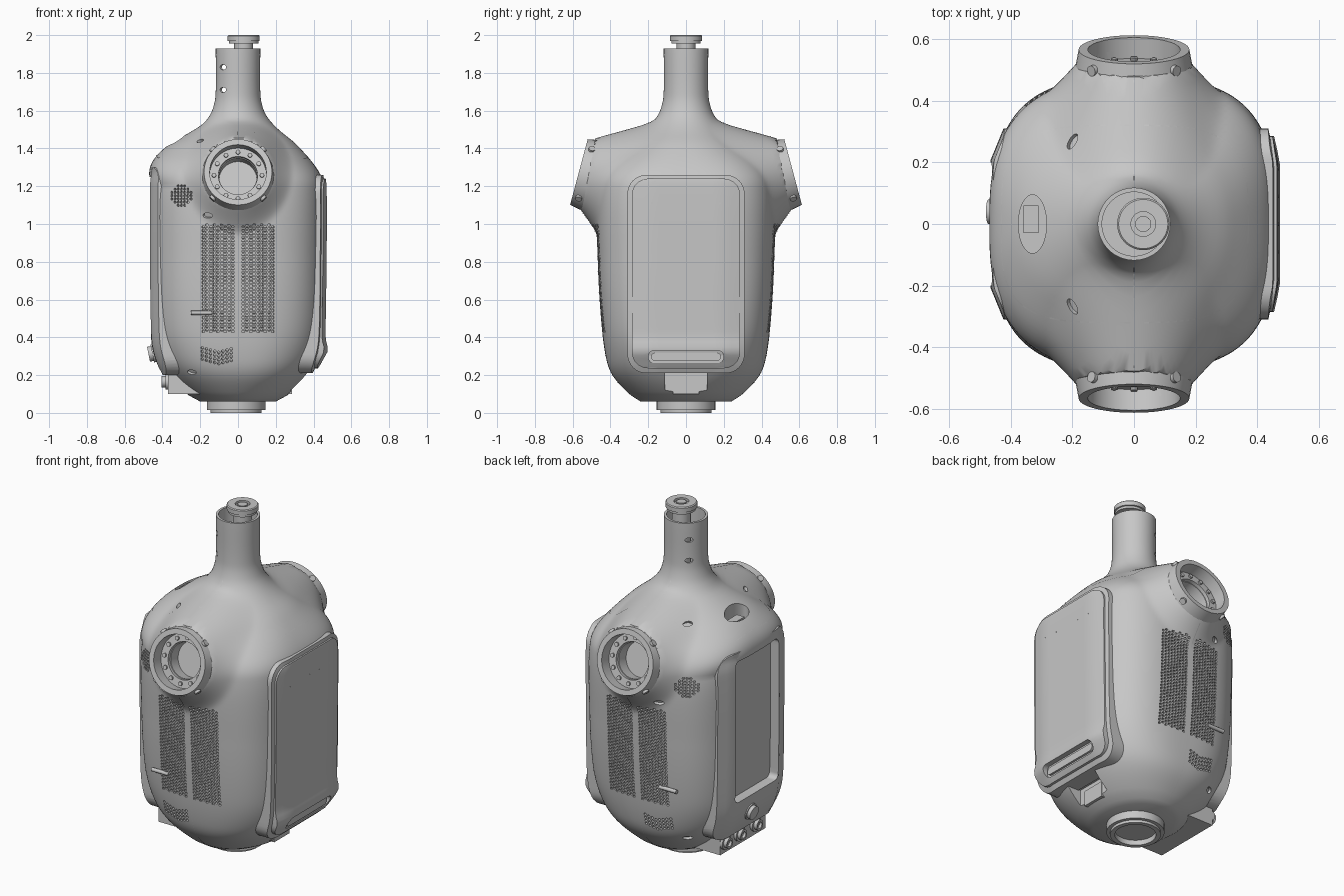
import bpy, bmesh, math
from math import sin, cos, pi, copysign
from mathutils import Vector
from mathutils.bvhtree import BVHTree

if "Cube" in bpy.data.objects:
    bpy.data.objects.remove(bpy.data.objects["Cube"])

GREY = bpy.data.materials.new("shell grey")
GREY.use_nodes = True
GREY.diffuse_color = (.57, .57, .57, 1)
GREY.node_tree.nodes["Principled BSDF"].inputs["Base Color"].default_value = (.57, .57, .57, 1)


def shade(ob):
    bpy.ops.object.select_all(action="DESELECT")
    ob.select_set(True)
    bpy.context.view_layer.objects.active = ob
    bpy.ops.object.shade_smooth_by_angle(angle=math.radians(32))


def finish(name, bm, smooth=True):
    me = bpy.data.meshes.new(name)
    bm.to_mesh(me)
    bm.free()
    me.materials.append(GREY)
    ob = bpy.data.objects.new(name, me)
    bpy.context.collection.objects.link(ob)
    if smooth:
        shade(ob)
    return ob


def skin(bm, rings, caps=True):
    """Skin a list of closed rings into a bmesh."""
    rows = [[bm.verts.new(p) for p in r] for r in rings]
    n = len(rows[0])
    for a, b in zip(rows, rows[1:]):
        for i in range(n):
            j = (i + 1) % n
            bm.faces.new((a[i], a[j], b[j], b[i]))
    if caps:
        bm.faces.new(rows[0])
        bm.faces.new(rows[-1])


def loft(name, rings, caps=True):
    bm = bmesh.new()
    skin(bm, rings, caps)
    if not caps:
        bmesh.ops.remove_doubles(bm, verts=bm.verts, dist=1e-5)
    bmesh.ops.recalc_face_normals(bm, faces=bm.faces)
    return finish(name, bm)


def lathe(name, profile, origin, axis=(0, 0, 1), seg=48, caps=True, squash=1):
    """Revolve (radius, height) points about an axis."""
    q = Vector((0, 0, 1)).rotation_difference(Vector(axis))
    rings = [[Vector(origin) + q @ Vector((squash * r * cos(2 * pi * i / seg), r * sin(2 * pi * i / seg), h))
              for i in range(seg)] for r, h in profile]
    return loft(name, rings, caps)


def tube(name, ro, ri, h0, h1, origin, axis=(0, 0, 1)):
    return lathe(name, [(ri, h0), (ro, h0), (ro, h1), (ri, h1), (ri, h0)], origin, axis, caps=False)


def box(name, lo, hi):
    return loft(name, [[(x, lo[1], lo[2]), (x, hi[1], lo[2]), (x, hi[1], hi[2]), (x, lo[1], hi[2])]
                       for x in (lo[0], hi[0])])


def curve(table, z):
    """Smooth interpolation through (z, value) points."""
    if z <= table[0][0]:
        return table[0][1]
    if z >= table[-1][0]:
        return table[-1][1]
    k = max(i for i, p in enumerate(table) if p[0] <= z)

    def slope(i):
        a, b = table[max(i - 1, 0)], table[min(i + 1, len(table) - 1)]
        return (b[1] - a[1]) / (b[0] - a[0])
    (za, va), (zb, vb) = table[k], table[k + 1]
    h, t = zb - za, (z - za) / (zb - za)
    return ((2*t**3 - 3*t*t + 1) * va + (t**3 - 2*t*t + t) * h * slope(k)
            + (3*t*t - 2*t**3) * vb + (t**3 - t*t) * h * slope(k + 1))


# Shell: half widths by height, with side bulges leading to the shoulder ports
NECK = [(1.42, .31), (1.5, .215), (1.55, .167), (1.6, .137), (1.68, .119), (1.93, .118)]
HALF_X = [(.06, .2), (.1, .27), (.2, .365), (.3, .42), (.45, .45), (.8, .46), (1.2, .455), (1.29, .42)] + NECK
HALF_Y = [(.06, .24), (.1, .30), (.2, .39), (.3, .425), (.5, .45), (.8, .467), (1.2, .47), (1.32, .42)] + NECK
POWER = [(.06, 2), (.25, 2.5), (.5, 2.9), (1.0, 3), (1.25, 2.9), (1.4, 2.3), (1.55, 2)]
WINDOW_BULGE = [(1.2, 0), (1.32, .06), (1.4, .062), (1.47, .03), (1.53, 0)]
PORT_Z, TILT = 1.275, math.radians(15)


def shell_ring(z, seg=144):
    a, b, n = curve(HALF_X, z), curve(HALF_Y, z), curve(POWER, z)
    out = []
    for i in range(seg):
        t = 2 * pi * i / seg
        c, s = cos(t), sin(t)
        x = (a + (curve(WINDOW_BULGE, z) if c < 0 else 0)) * copysign(abs(c) ** (2 / n), c)
        y = b * copysign(abs(s) ** (2 / n), s)
        dz = z - PORT_Z
        reach = .1 if dz > 0 else .16
        d = math.hypot(x, dz)
        fall = reach + (.11 - reach) * min(1, abs(x) / max(d, .001))
        w = max(0, 1 - max(0, d - .18) / fall) ** 1.6 * min(1, abs(y) / .2)
        y += w * (copysign(.525 - .26 * dz, s) - y)
        out.append((x, y, z))
    return out


rings = [shell_ring(.06 + 1.87 * i / 110) for i in range(111)]
rings += [[(x * .88, y * .88, z) for x, y, _ in rings[-1]] for z in (1.93, 1.6)]
shell = loft("torso_shell", rings)

FACE = [(.2, .39), (.26, .42), (.34, .445), (.45, .455), (.8, .46), (1.2, .46), (1.27, .45)]
COVER = [(.2, .39), (.26, .43), (.33, .466), (.39, .456), (.45, .455), (.8, .46), (1.2, .46), (1.27, .45)]


def plate(name, side, hw, z0, z1, r, off, thick, drop=0.0, table=FACE):
    """Rounded rectangular plate following the side of the shell."""
    arc = [pi / 2 * i / 8 for i in range(9)]
    rows = [(z0 + r - r * cos(a), hw - r + r * sin(a)) for a in arc]
    rows += [(z0 + r + (z1 - z0 - 2 * r) * i / 30, hw) for i in range(1, 30)]
    rows += [(z1 - r + r * sin(a), hw - r + r * cos(a)) for a in arc]
    rings = []
    for z, w in rows:
        ys = [w * (i / 6 - 1) for i in range(13)]
        front = [(side * (curve(table, z) + off - drop * max(0, abs(y) - .2) / .11), y, z) for y in ys]
        rings.append(front + [(x - side * thick, y, z) for x, y, z in reversed(front)])
    return loft(name, rings)


def combine(ob, tool, op, solvers=("EXACT",)):
    """Apply a boolean, trying each solver until faces change, and discard the tool."""
    for solver in solvers:
        mod = ob.modifiers.new("b", "BOOLEAN")
        mod.operation, mod.object, mod.solver = op, tool, solver
        bpy.context.view_layer.update()
        me = bpy.data.meshes.new_from_object(ob.evaluated_get(bpy.context.evaluated_depsgraph_get()))
        ob.modifiers.clear()
        if len(me.polygons) > len(ob.data.polygons) or solver == solvers[-1]:
            ob.data = me
            break
    bpy.data.objects.remove(tool)


# Recessed window, port bores, top grip, lower notch
combine(shell, plate("frame", -1, .31, .2, 1.3, .1, .008, .1, .045), "UNION")
combine(shell, plate("cut", -1, .2, .42, 1.25, .03, .1, .15), "DIFFERENCE")
AXES = [(s, Vector((0, s * .567, PORT_Z)), Vector((0, s * cos(TILT), sin(TILT)))) for s in (-1, 1)]
for s, o, ax in AXES:
    combine(shell, lathe("cut", [(.15, -.09), (.15, .2)], o, ax), "DIFFERENCE")
    combine(shell, lathe("cut", [(.1, -.16), (.1, .2)], o, ax), "DIFFERENCE")
combine(shell, lathe("cut", [(.095, 1.33), (.095, 1.6)], (-.33, 0, 0), squash=.48), "DIFFERENCE")
combine(shell, box("cut", (.28, -.11, .03), (.6, .11, .215)), "DIFFERENCE")
box("top_grip_bar", (-.36, -.03, 1.3), (-.31, .06, 1.41))
box("notch_socket", (.2, -.07, .1), (.285, .07, .19))

# Shoulder port flanges with bolts and clamp lugs
for s, o, ax in AXES:
    side = "front" if s < 0 else "back"
    lathe(side + "_port_flange", [(.15, -.065), (.192, -.065), (.18, 0), (.15, 0), (.15, -.065)], o, ax, caps=False)
    tube(side + "_port_inner_ring", .152, .104, -.095, -.07, o, ax)
    up = Vector((0, -s * sin(TILT), cos(TILT)))
    for i in range(12):
        d = Vector((1, 0, 0)) * cos(pi * i / 6) + up * sin(pi * i / 6)
        lathe(side + "_port_bolt", [(.012, -.075), (.012, -.06)], o + d * .127, ax, 10)
    for i in range(4):
        d = Vector((1, 0, 0)) * cos(pi * (i / 2 + .25)) + up * sin(pi * (i / 2 + .25))
        lathe(side + "_port_lug", [(.018, .17), (.018, .197)], o - ax * .035, d, 12)

# Side access panel with lower handle slot
plate("side_panel_frame", 1, .31, .21, 1.26, .1, 0, .1, .025)
cover = plate("side_panel_cover", 1, .286, .236, 1.24, .085, .009, .03, .025, COVER)


def pill(x0, x1, hw, z, h):
    ring = [(copysign(hw - h, cos(a)) + h * cos(a), z + h * sin(a))
            for a in [2 * pi * (i + .5) / 24 for i in range(24)]]
    return [[(x, y, zz) for y, zz in ring] for x in (x0, x1)]


combine(cover, loft("cut", pill(.435, .6, .2, .297, .034)), "DIFFERENCE")
shade(cover)
loft("side_panel_handle", pill(.41, .448, .185, .297, .022))
for i in range(5):
    lathe("side_panel_screw", [(.006, .46), (.006, .471)], (0, .18 * (i / 2 - 1), 1.11), (1, 0, 0), 10)

# Neck core and bottom collar
lathe("neck_core", [(.05, 1.58), (.05, 1.955), (.078, 1.955), (.078, 1.968), (.085, 1.97), (.085, 1.995),
                    (.08, 2.0), (.04, 2.0), (.04, 1.985)], (.03, 0, 0))
lathe("neck_core_button", [(.026, 1.98), (.026, 1.998)], (.03, 0, 0))
tube("bottom_collar", .155, .12, .015, .08, (-.01, 0, 0))
tube("bottom_collar_lip", .135, .11, 0, .03, (-.01, 0, 0))
lathe("bottom_plate", [(.125, .03), (.125, .07)], (-.01, 0, 0))

# Connector box with plugs
box("connector_box", (-.37, -.21, .1), (-.12, .21, .22))
for y in (-.11, .04, .17):
    lathe("connector_plug", [(.042, 0), (.042, .015), (.03, .015), (.03, .035), (.018, .035), (.018, .02)],
          (-.37, y, .165), (-1, 0, 0), seg=24)
lathe("connector_knob", [(.03, 0), (.03, .03), (.048, .03), (.048, .055), (.04, .055), (.04, .075)],
      (-.4, .04, .325), (-1, 0, -.2), seg=24)

# Surface details laid onto or cut into the shell
tree = BVHTree.FromObject(shell, bpy.context.evaluated_depsgraph_get())


def seam(name, rays, width=.0025):
    """Thin ribbon following the shell along (start, direction) rays."""
    hits = [tree.ray_cast(Vector(o), Vector(d))[:2] for o, d in rays]
    bm = bmesh.new()
    for (p, n), (q, m) in zip(hits, hits[1:]):
        if p and q and (p - q).length < .1:
            side = (q - p).cross(n).normalized() * width
            bm.faces.new([bm.verts.new(v) for v in (p - side + n*.002, p + side + n*.002,
                                                    q + side + m*.002, q - side + m*.002)])
    finish(name, bm, False)


holes = bmesh.new()


def punch(points, s, w, h, sides=4):
    """Collect small hole cutters on the front or back of the shell."""
    for x, z in points:
        p, n = tree.ray_cast(Vector((x, s * 2, z)), Vector((0, -s, 0)))[:2]
        u = Vector((0, 0, 1)).cross(n).normalized()
        v = n.cross(u)
        ang = [2 * pi * (i + .5) / sides for i in range(sides)]
        skin(holes, [[p + n * k + u * w * cos(a) + v * h * sin(a) for a in ang] for k in (-.016, .012)])


loop = [2 * pi * i / 120 for i in range(121)]
seam("top_cover_seam", [((-.03 + .4 * copysign(abs(cos(a)) ** .55, cos(a)),
                          .32 * copysign(abs(sin(a)) ** .55, sin(a)), 3), (0, 0, -1)) for a in loop])
for s, side in ((-1, "front"), (1, "back")):
    seam(side + "_centre_seam", [((0, s * 2, .1 + .02 * i), (0, -s, 0)) for i in range(49)])
    seam(side + "_top_seam", [((0, s * (.14 + .02 * i), 3), (0, 0, -1)) for i in range(18)])
    punch([(k * (.028 + .0195 * c), .43 + .0185 * r + .009 * (c % 2))
           for k in (-1, 1) for c in range(9) for r in range(31)], s, .0095, .0075)
    punch([(-.19 + .022 * c, .26 + .02 * r + .006 * abs(c - 4)) for c in range(8) for r in range(4)],
          s, .008, .008, 6)
    punch([(-.3 + .017 * i, 1.15 + .017 * j) for i in range(-3, 4) for j in range(-3, 4)
           if i * i + j * j < 12], s, .0075, .0075, 6)
    punch([(-.16, 1.045), (-.2, 1.44), (-.245, .215)], s, .028, .015, 20)
    punch([(-.08, 1.83), (-.08, 1.71)], s, .022, .014, 20)
    lathe(side + "_latch_pin", [(.011, -.25), (.011, -.14)], (0, s * .443, .53), (1, 0, 0), 12)
bmesh.ops.recalc_face_normals(holes, faces=holes.faces)
combine(shell, finish("cut", holes, False), "DIFFERENCE", ("MANIFOLD", "EXACT"))
shade(shell)
